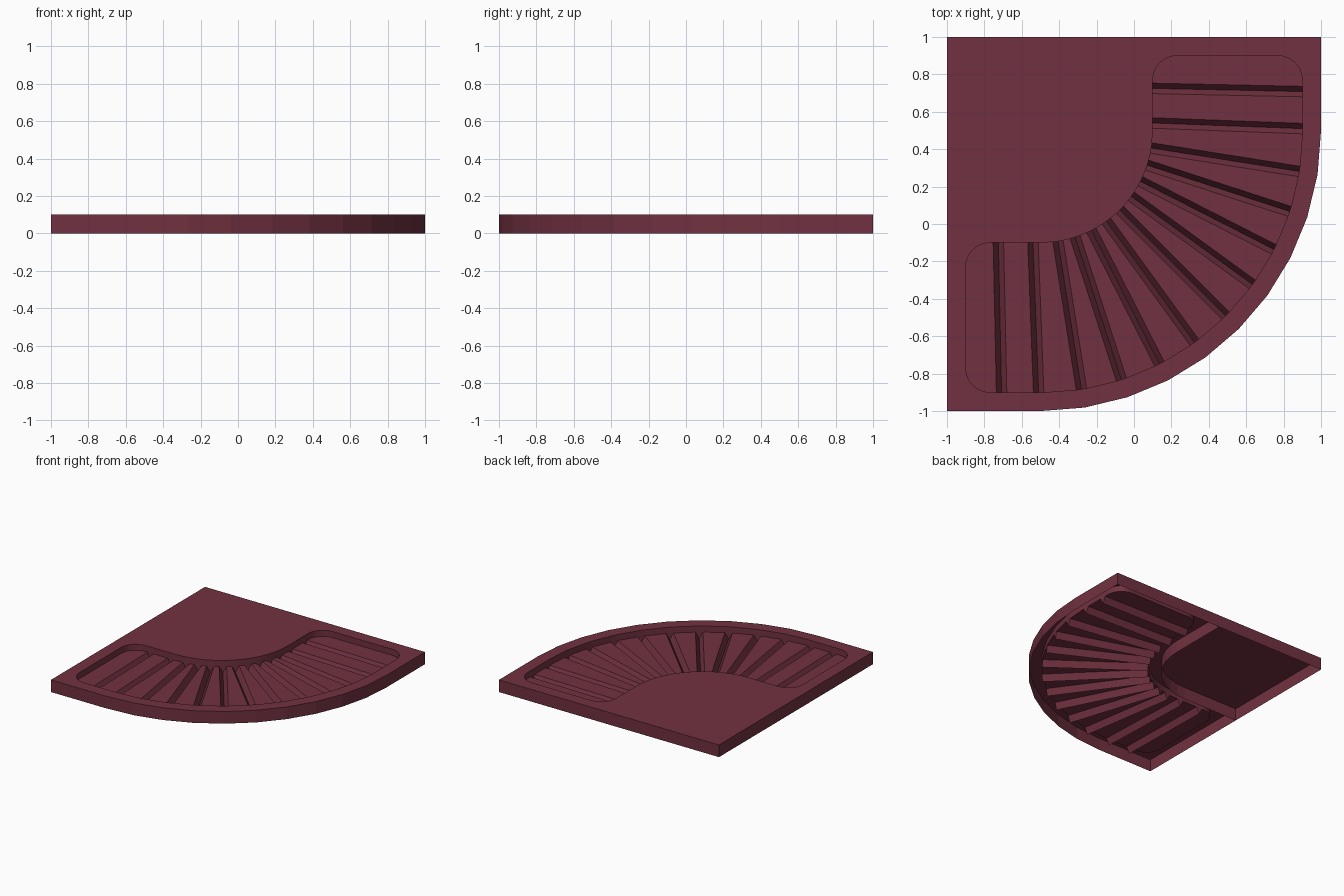
import bpy, bmesh, math

if "Cube" in bpy.data.objects:
    bpy.data.objects.remove(bpy.data.objects["Cube"])

TOP, FLOOR, GROOVE = 0.10, 0.05, 0.0   # rim height, slat height, groove bottom
HALF = 0.028                           # half width of a groove
CX, CY = -0.5, 0.5                     # centre of the bend

mat = bpy.data.materials.new("dark_red")
mat.diffuse_color = (0.165, 0.031, 0.052, 1)
mat.use_nodes = True
mat.node_tree.nodes["Principled BSDF"].inputs["Base Color"].default_value = mat.diffuse_color


def polar(r, deg, cx=CX, cy=CY):
    a = math.radians(deg)
    return (cx + r * math.cos(a), cy + r * math.sin(a))


def mirror(p):
    """Reflect across the diagonal symmetry line of the bend."""
    return (-p[1], -p[0])


def finish(name, bm):
    me = bpy.data.meshes.new(name)
    bm.to_mesh(me)
    bm.free()
    me.materials.append(mat)
    ob = bpy.data.objects.new(name, me)
    bpy.context.collection.objects.link(ob)
    return ob


def skirt(bm, upper, lower, closed=True):
    """Wall between two matching rows of vertices."""
    n = len(upper)
    for i in range(n if closed else n - 1):
        j = (i + 1) % n
        bm.faces.new((upper[i], lower[i], lower[j], upper[j]))


# Groove rows: (inner point, outer point, height), clockwise round the bend
straight = []
for yi, yo in ((0.725, 0.708), (0.54, 0.51)):
    for off, z in ((HALF, FLOOR), (0, GROOVE), (-HALF, FLOOR)):
        straight.append(((0.1, yi + off), (0.9, yo + off), z))
bend = []
for k in range(1, 10):
    for s, z in ((1, FLOOR), (0, GROOVE), (-1, FLOOR)):
        bend.append((polar(0.6, -9 * k + s * math.degrees(HALF / 0.6)),
                     polar(1.4, -9 * k + s * math.degrees(HALF / 1.4)), z))
rows = straight + bend + [(mirror(i), mirror(o), z) for i, o, z in reversed(straight)]

# Rounded ends of the opening
R = 0.13
start = [polar(R, 180 - 15 * i, 0.1 + R, 0.9 - R) for i in range(7)]
start += [polar(R, 90 - 15 * i, 0.9 - R, 0.9 - R) for i in range(7)]
end = [mirror(p) for p in reversed(start)]

# Rim plate, outer skirt and walls of the opening
outline = [(-1, -1), (-1, 1), (1, 1)] + [polar(1.5, -9 * i) for i in range(11)]
hole = ([(o, z) for _, o, z in rows] + [(p, FLOOR) for p in end]
        + [(i, z) for i, _, z in reversed(rows)] + [(p, FLOOR) for p in start])

bm = bmesh.new()
out_top = [bm.verts.new((x, y, TOP)) for x, y in outline]
hole_top = [bm.verts.new((p[0], p[1], TOP)) for p, _ in hole]
edges = []
for loop in (out_top, hole_top):
    edges += [bm.edges.new((loop[i], loop[(i + 1) % len(loop)])) for i in range(len(loop))]
bmesh.ops.triangle_fill(bm, use_beauty=True, use_dissolve=False, edges=edges, normal=(0, 0, 1))
for f in bm.faces:
    f.normal_update()
    if f.normal.z < 0:
        f.normal_flip()
out_low = [bm.verts.new((x, y, 0)) for x, y in outline]
skirt(bm, out_top[::-1], out_low[::-1])
hole_low = [bm.verts.new((p[0], p[1], z)) for p, z in hole]
skirt(bm, hole_top[::-1], hole_low[::-1])
finish("rim_plate", bm)

# Grooved floor inside the opening
bm = bmesh.new()
inner = [bm.verts.new((*i, z)) for i, _, z in rows]
outer = [bm.verts.new((*o, z)) for _, o, z in rows]
for i in range(len(rows) - 1):
    bm.faces.new((inner[i], inner[i + 1], outer[i + 1], outer[i]))
first = [bm.verts.new((*p, FLOOR)) for p in start]
last = [bm.verts.new((*p, FLOOR)) for p in end]
bm.faces.new(([outer[0]] + first[::-1] + [inner[0]]))
bm.faces.new(([inner[-1]] + last[::-1] + [outer[-1]]))
for f in bm.faces:
    f.normal_update()
    if f.normal.z < 0:
        f.normal_flip()
finish("grooved_floor", bm)

# Inner support wall under the plate
path = [(0, 1)] + [polar(0.5, -9 * i) for i in range(11)] + [(-1, 0)]
bm = bmesh.new()
skirt(bm, [bm.verts.new((x, y, TOP)) for x, y in path],
      [bm.verts.new((x, y, 0)) for x, y in path], closed=False)
finish("inner_support_wall", bm)
